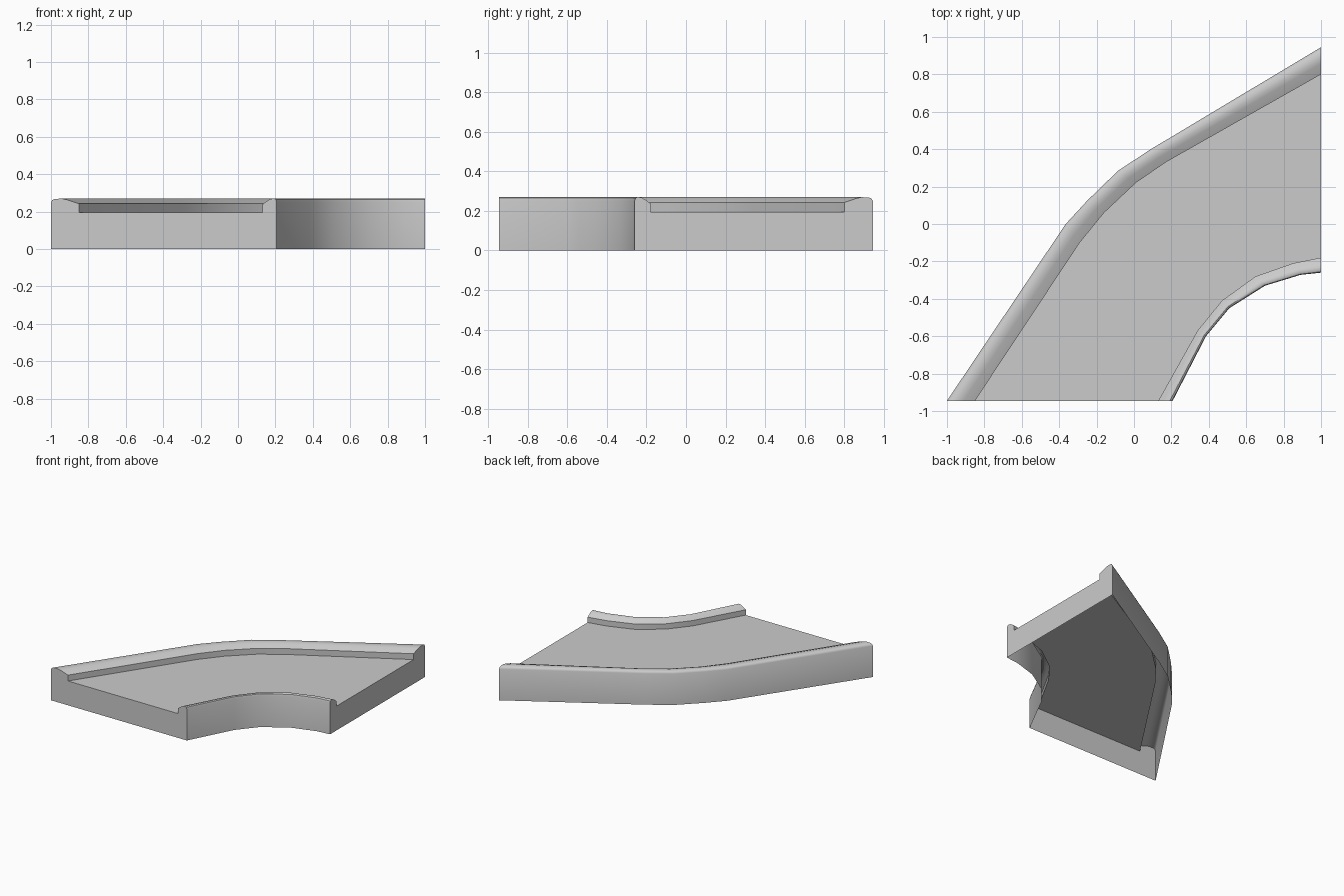
import bpy, bmesh, math
from mathutils import Vector

if "Cube" in bpy.data.objects:
    bpy.data.objects.remove(bpy.data.objects["Cube"])

# Plan lines of the two kerbs: outer wall line and the foot beside the deck
OUTER_WALL = [(-1, -.945), (-.365, 0), (-.25, .125), (-.085, .285), (.09, .40), (1, .945)]
OUTER_FOOT = [(-.85, -.945), (-.29, -.10), (-.16, .06), (.01, .22), (.17, .33), (1, .80)]
INNER_FOOT = [(.13, -.945), (.34, -.57), (.47, -.41), (.65, -.28), (.85, -.21), (1, -.18)]
INNER_WALL = [(.207, -.945), (.385, -.60), (.51, -.45), (.70, -.33), (.89, -.272), (1, -.26)]

# Kerb cross-sections: (fraction from wall to foot, height)
OUTER_KERB = [(0, 0), (0, .25), (.05, .262), (.14, .268), (.4, .269), (.6, .262), (1, .242), (1, .195)]
INNER_KERB = [(1, .195), (1, .238), (.65, .258), (.45, .267), (.2, .27), (.06, .265), (0, .25), (0, 0)]


def section(i):
    """Full cross-section of the track at station i."""
    pts = []
    for wall, foot, kerb in ((OUTER_WALL, OUTER_FOOT, OUTER_KERB),
                             (INNER_WALL, INNER_FOOT, INNER_KERB)):
        a, b = Vector(wall[i]), Vector(foot[i])
        pts += [(*a.lerp(b, t), z) for t, z in kerb]
    return pts


# Open-bottomed shell lofted through the stations, with closed ends
bm = bmesh.new()
rings = [[bm.verts.new(p) for p in section(i)] for i in range(len(OUTER_WALL))]
for r, s in zip(rings, rings[1:]):
    for j in range(len(r) - 1):
        bm.faces.new((r[j], r[j + 1], s[j + 1], s[j]))
bm.faces.new(rings[0][::-1])
bm.faces.new(rings[-1])
bmesh.ops.recalc_face_normals(bm, faces=bm.faces)

# Make sure the deck faces upwards
bm.normal_update()
deck = max(bm.faces, key=lambda f: f.calc_area() * abs(f.normal.z))
if deck.normal.z < 0:
    bmesh.ops.reverse_faces(bm, faces=bm.faces)

mesh = bpy.data.meshes.new("curved_track")
bm.to_mesh(mesh)
bm.free()
track = bpy.data.objects.new("curved_track", mesh)
bpy.context.collection.objects.link(track)
bpy.context.view_layer.objects.active = track
track.select_set(True)
bpy.ops.object.shade_smooth_by_angle(angle=math.radians(40))
